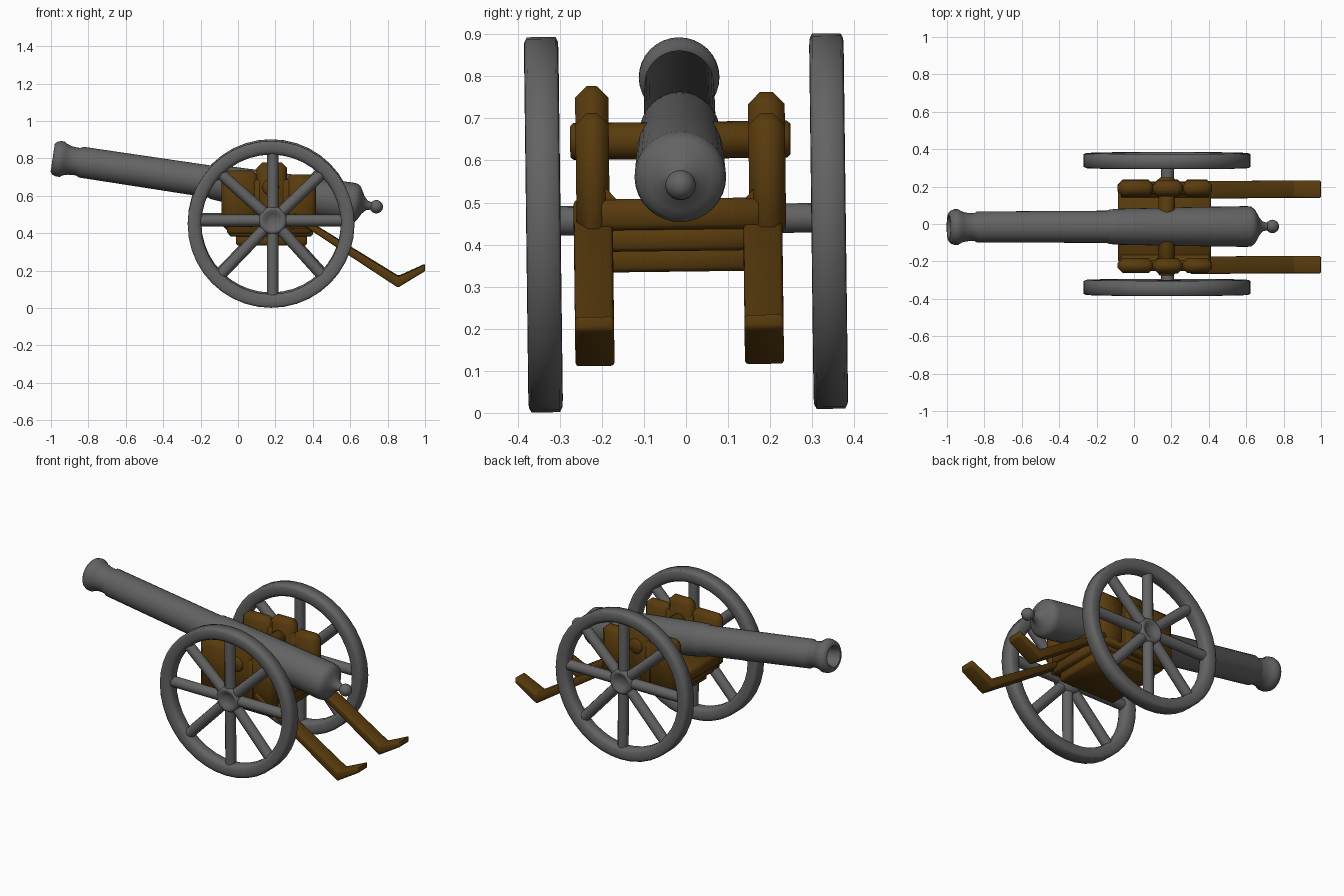
import bpy, bmesh, math
from mathutils import Matrix, Vector

if "Cube" in bpy.data.objects:
    bpy.data.objects.remove(bpy.data.objects["Cube"])

WOOD = bpy.data.materials.new("wood")
WOOD.diffuse_color = (0.10, 0.044, 0.004, 1)
WOOD.use_nodes = True
WOOD.node_tree.nodes["Principled BSDF"].inputs["Base Color"].default_value = WOOD.diffuse_color
IRON = bpy.data.materials.new("iron")
IRON.diffuse_color = (0.125, 0.125, 0.125, 1)
IRON.use_nodes = True
IRON.node_tree.nodes["Principled BSDF"].inputs["Base Color"].default_value = IRON.diffuse_color

# whole model leans very slightly about its long axis
LEAN = (Matrix.Translation((0, 0, 0.45)) @ Matrix.Rotation(0.0125, 4, 'X')
        @ Matrix.Translation((0, 0, -0.45)))


def finish(bm, name, mat=IRON, angle=40):
    bmesh.ops.recalc_face_normals(bm, faces=bm.faces)
    me = bpy.data.meshes.new(name)
    bm.to_mesh(me)
    bm.free()
    me.transform(LEAN)
    ob = bpy.data.objects.new(name, me)
    bpy.context.collection.objects.link(ob)
    me.materials.append(mat)
    bpy.ops.object.select_all(action='DESELECT')
    ob.select_set(True)
    bpy.context.view_layer.objects.active = ob
    bpy.ops.object.shade_smooth_by_angle(angle=math.radians(angle))
    return ob


def lathe(bm, profile, matrix, steps=32, closed=False):
    """Revolve (distance, radius) points about local X, then place them."""
    part = bmesh.new()
    vs = [part.verts.new((s, 0, r)) for s, r in profile]
    pairs = list(zip(vs, vs[1:])) + ([(vs[-1], vs[0])] if closed else [])
    es = [part.edges.new(p) for p in pairs]
    bmesh.ops.spin(part, geom=vs + es, cent=(0, 0, 0), axis=(1, 0, 0),
                   angle=math.tau, steps=steps)
    bmesh.ops.remove_doubles(part, verts=part.verts, dist=1e-5)
    part.transform(matrix)
    tmp = bpy.data.meshes.new("tmp")
    part.to_mesh(tmp)
    part.free()
    bm.from_mesh(tmp)
    bpy.data.meshes.remove(tmp)


def prism(name, outline, y0, y1, bevel, segs=1, angle=50):
    """Extrude an x-z outline between two y values, with softened edges."""
    bm = bmesh.new()
    f = bm.faces.new([bm.verts.new((x, y0, z)) for x, z in outline])
    ext = bmesh.ops.extrude_face_region(bm, geom=[f])
    bmesh.ops.translate(bm, vec=(0, y1 - y0, 0),
                        verts=[v for v in ext['geom'] if isinstance(v, bmesh.types.BMVert)])
    bmesh.ops.recalc_face_normals(bm, faces=bm.faces)
    if bevel:
        bmesh.ops.bevel(bm, geom=bm.edges[:], offset=bevel, segments=segs,
                        profile=0.5, affect='EDGES')
    return finish(bm, name, WOOD, angle)


def box(name, x0, x1, y0, y1, z0, z1, bevel):
    return prism(name, [(x0, z0), (x1, z0), (x1, z1), (x0, z1)], y0, y1, bevel)


CY = -0.011          # sideways centre of barrel and carriage
TO_Y = Matrix.Rotation(math.pi / 2, 4, 'Z')

# barrel with bore, flared muzzle, stepped breech and rear knob
barrel = [(-1.0, 0), (-1.0, 0.05), (-1.17, 0.052), (-1.184, 0.062), (-1.184, 0.075),
          (-1.172, 0.089), (-1.152, 0.096), (-1.132, 0.095), (-1.115, 0.084),
          (-1.09, 0.077), (-1.06, 0.074), (-1.045, 0.075), (-1.03, 0.083),
          (-0.33, 0.086), (-0.315, 0.092), (-0.27, 0.096), (0.1, 0.104), (0.43, 0.109),
          (0.452, 0.106), (0.468, 0.094), (0.48, 0.074), (0.494, 0.048),
          (0.515, 0.026), (0.538, 0.02)]
barrel += [(0.566 + 0.036 * math.cos(a), 0.036 * math.sin(a))
           for a in [math.radians(d) for d in (140, 115, 90, 65, 40, 20, 0)]]
bm = bmesh.new()
lathe(bm, barrel, Matrix.Translation((0.18, CY - 0.001, 0.626))
      @ Matrix.Rotation(math.atan(0.151), 4, 'Y'))
finish(bm, "barrel", angle=50)

# trunnion pin through barrel and cheeks
bm = bmesh.new()
lathe(bm, [(-0.262, 0), (-0.262, 0.036), (-0.254, 0.044), (0.254, 0.044),
           (0.262, 0.036), (0.262, 0)],
      Matrix.Translation((0.175, CY, 0.648)) @ TO_Y, 20)
finish(bm, "trunnion", WOOD, 50)

# wheels: rounded rim, eight spokes and dished hub
half_rim = [(0.018, 0.373), (0.032, 0.380), (0.039, 0.395), (0.041, 0.415),
            (0.040, 0.434), (0.034, 0.446)]
rim = half_rim + [(-s, r) for s, r in reversed(half_rim)]
hub = [(-0.04, 0), (-0.04, 0.06), (-0.028, 0.076), (0.022, 0.076), (0.036, 0.066),
       (0.036, 0.054), (0.022, 0.036), (0.016, 0.018), (0.016, 0)]
HUB = Vector((0.186, 0, 0.472))
RIM = Vector((0.177, 0, 0.4515))
for side, name in ((-1, "near"), (1, "far")):
    at = Vector((0, 0.339 * side, 0))
    face = Matrix.Rotation(side * math.pi / 2, 4, 'Z')
    bm = bmesh.new()
    lathe(bm, rim, Matrix.Translation(RIM + at) @ face, 40, True)
    finish(bm, name + "_wheel_rim", angle=70)
    bm = bmesh.new()
    lathe(bm, hub, Matrix.Translation(HUB + at) @ face, 24)
    finish(bm, name + "_wheel_hub", angle=60)
    bm = bmesh.new()
    for i in range(8):
        a = i * math.pi / 4
        end = RIM + 0.395 * Vector((math.cos(a), 0, math.sin(a)))
        if i % 4 == 0:
            end.z = HUB.z
        elif i % 2 == 0:
            end.x = HUB.x
        d = end - HUB
        rot = d.to_track_quat('X', 'Z').to_matrix().to_4x4()
        lathe(bm, [(0.05, 0.031), (d.length, 0.031)],
              Matrix.Translation(HUB + at) @ rot, 12)
    finish(bm, name + "_wheel_spokes")

# axle
bm = bmesh.new()
lathe(bm, [(-0.335, 0), (-0.335, 0.035), (0.335, 0.035), (0.335, 0)],
      Matrix.Translation((0.18, 0, 0.46)) @ TO_Y, 16)
finish(bm, "axle")

# carriage sides (three blocks each) and trailing skids
skid = [(0.30, 0.512), (0.30, 0.477), (0.855, 0.112), (1.0, 0.20),
        (1.0, 0.234), (0.858, 0.170)]
for side, name, drop in ((-1, "near", 0), (1, "far", 0.02)):
    def span(a, b, shift=0.0):
        return sorted((CY + shift + side * a, CY + shift + side * b))
    y0, y1 = span(0.170 - drop * 0.4, 0.249)
    box(name + "_cheek_front", -0.088, 0.105, y0, y1, 0.42, 0.739 - drop * 0.3, 0.028)
    box(name + "_cheek_middle", 0.10, 0.262, y0, y1, 0.41, 0.780 - drop, 0.028)
    box(name + "_cheek_rear", 0.257, 0.418, y0, y1, 0.41, 0.716 - drop * 0.3, 0.028)
    box(name + "_cheek_core", -0.06, 0.39, y0 + 0.012, y1 - 0.012, 0.40, 0.69, 0.01)
    # sloped fillet between floor and side
    a, b = CY + side * 0.145, CY + side * 0.19
    bm = bmesh.new()
    tri = [bm.verts.new((-0.07, y, z)) for y, z in ((a, 0.50), (b, 0.50), (b, 0.55))]
    ext = bmesh.ops.extrude_face_region(bm, geom=[bm.faces.new(tri)])
    bmesh.ops.translate(bm, vec=(0.47, 0, 0),
                        verts=[v for v in ext['geom'] if isinstance(v, bmesh.types.BMVert)])
    finish(bm, name + "_fillet", WOOD)
    prism(name + "_trail", skid, *span(0.155, 0.248, -0.008), 0.008, 2)

# carriage floor and stepped underside
box("carriage_floor", -0.085, 0.412, CY - 0.20, CY + 0.20, 0.435, 0.510, 0.014)
box("under_plank", -0.05, 0.40, CY - 0.20, CY + 0.20, 0.385, 0.445, 0.01)
box("bottom_plank", -0.012, 0.37, CY - 0.18, CY + 0.18, 0.336, 0.40, 0.01)
